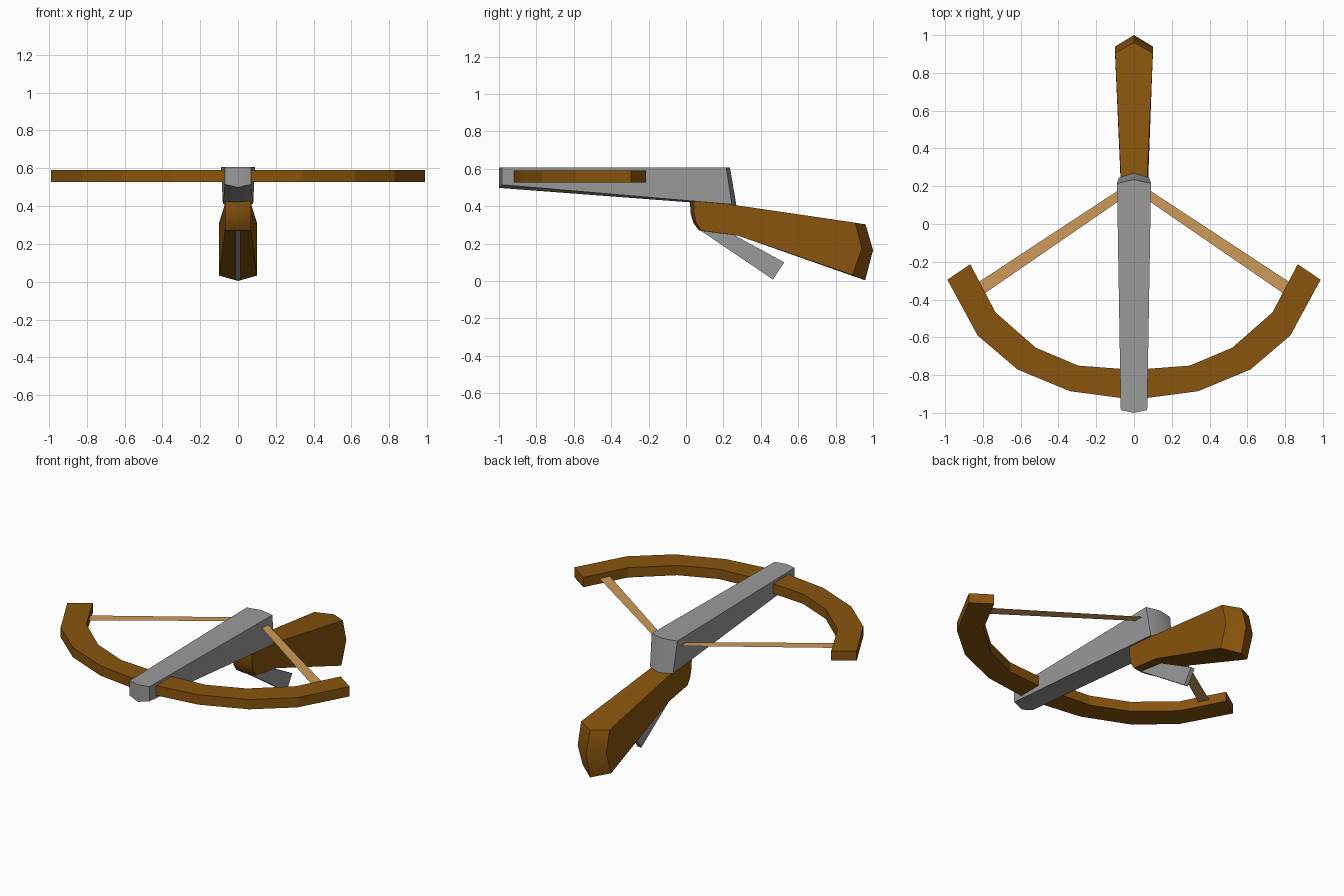
import bpy, bmesh, math

if "Cube" in bpy.data.objects:
    bpy.data.objects.remove(bpy.data.objects["Cube"])


def material(name, rgb):
    m = bpy.data.materials.new(name)
    m.diffuse_color = (*rgb, 1)
    m.use_nodes = True
    m.node_tree.nodes["Principled BSDF"].inputs["Base Color"].default_value = m.diffuse_color
    return m


BROWN = material("brown_wood", (0.25, 0.089, 0.004))
TAN = material("tan_cord", (0.61, 0.328, 0.102))
GREY = material("grey_metal", (0.323, 0.323, 0.323))


def finish(bm, name, mat, smooth_angle=0):
    bmesh.ops.recalc_face_normals(bm, faces=bm.faces)
    for f in bm.faces:
        f.smooth = smooth_angle > 0
    for e in bm.edges:
        e.smooth = abs(e.calc_face_angle(0)) < math.radians(smooth_angle)
    me = bpy.data.meshes.new(name)
    bm.to_mesh(me)
    bm.free()
    me.materials.append(mat)
    ob = bpy.data.objects.new(name, me)
    bpy.context.collection.objects.link(ob)
    return ob


def ridged_profile(name, points, mat, smooth_angle=45):
    """Closed side outline; each point is (half width, side y, side z, centre y, centre z)."""
    bm = bmesh.new()
    loops = [[bm.verts.new((-w, y, z)) for w, y, z, cy, cz in points],
             [bm.verts.new((0, cy, cz)) for w, y, z, cy, cz in points],
             [bm.verts.new((w, y, z)) for w, y, z, cy, cz in points]]
    bm.faces.new(loops[0])
    bm.faces.new(loops[2])
    n = len(points)
    for a, b in zip(loops, loops[1:]):
        for i in range(n):
            j = (i + 1) % n
            bm.faces.new((a[i], a[j], b[j], b[i]))
    return finish(bm, name, mat, smooth_angle)


# Metal rail with pointed ends and a shallow keel
ridged_profile("rail", [
    (0.07, -0.985, 0.607, -1.0, 0.607),
    (0.09, 0.215, 0.607, 0.235, 0.607),
    (0.08, 0.245, 0.41, 0.27, 0.402),
    (0.07, -0.985, 0.515, -1.0, 0.498)], GREY)

# Shoulder stock with rounded nose and pointed butt
ridged_profile("stock", [
    (0.07, 0.04, 0.44, 0.02, 0.44),
    (0.07, 0.25, 0.408, 0.25, 0.408),
    (0.10, 0.905, 0.312, 0.96, 0.303),
    (0.10, 0.94, 0.175, 1.0, 0.165),
    (0.10, 0.89, 0.032, 0.958, 0.004),
    (0.073, 0.28, 0.242, 0.28, 0.242),
    (0.068, 0.08, 0.27, 0.07, 0.27),
    (0.068, 0.055, 0.31, 0.04, 0.31),
    (0.068, 0.043, 0.36, 0.025, 0.36)], BROWN)

# Trigger lever blade under the stock
ridged_profile("trigger_lever", [
    (0.013, y, z, y, z) for y, z in
    [(0.07, 0.275), (0.25, 0.25), (0.525, 0.10), (0.465, 0.008)]], GREY)

# Curved bow limbs: half outline mirrored across the middle
outer = [(0, -0.93), (0.34, -0.885), (0.617, -0.77), (0.828, -0.59), (0.988, -0.295)]
inner = [(0, -0.772), (0.295, -0.75), (0.52, -0.655), (0.733, -0.468), (0.867, -0.213)]
bm = bmesh.new()


def full(half):
    return [(-x, y) for x, y in half[:0:-1]] + half


grid = [[bm.verts.new((x, y, z)) for x, y in full(h)]
        for h, z in ((outer, 0.528), (inner, 0.528), (inner, 0.59), (outer, 0.59))]
for k in range(4):
    a, b = grid[k], grid[(k + 1) % 4]
    for i in range(len(a) - 1):
        bm.faces.new((a[i], a[i + 1], b[i + 1], b[i]))
for end in (0, -1):
    bm.faces.new([row[end] for row in grid])
finish(bm, "bow", BROWN)

# Flat drawn string, one strip per side
for side, name in ((-1, "string_left"), (1, "string_right")):
    bm = bmesh.new()
    strip = [(0.05, 0.20), (0.05, 0.142), (0.79, -0.367), (0.825, -0.309)]
    bm.faces.new([bm.verts.new((side * x, y, 0.56)) for x, y in strip][::side])
    ob = finish(bm, name, TAN)
    if ob.data.polygons[0].normal.z < 0:
        ob.data.flip_normals()
